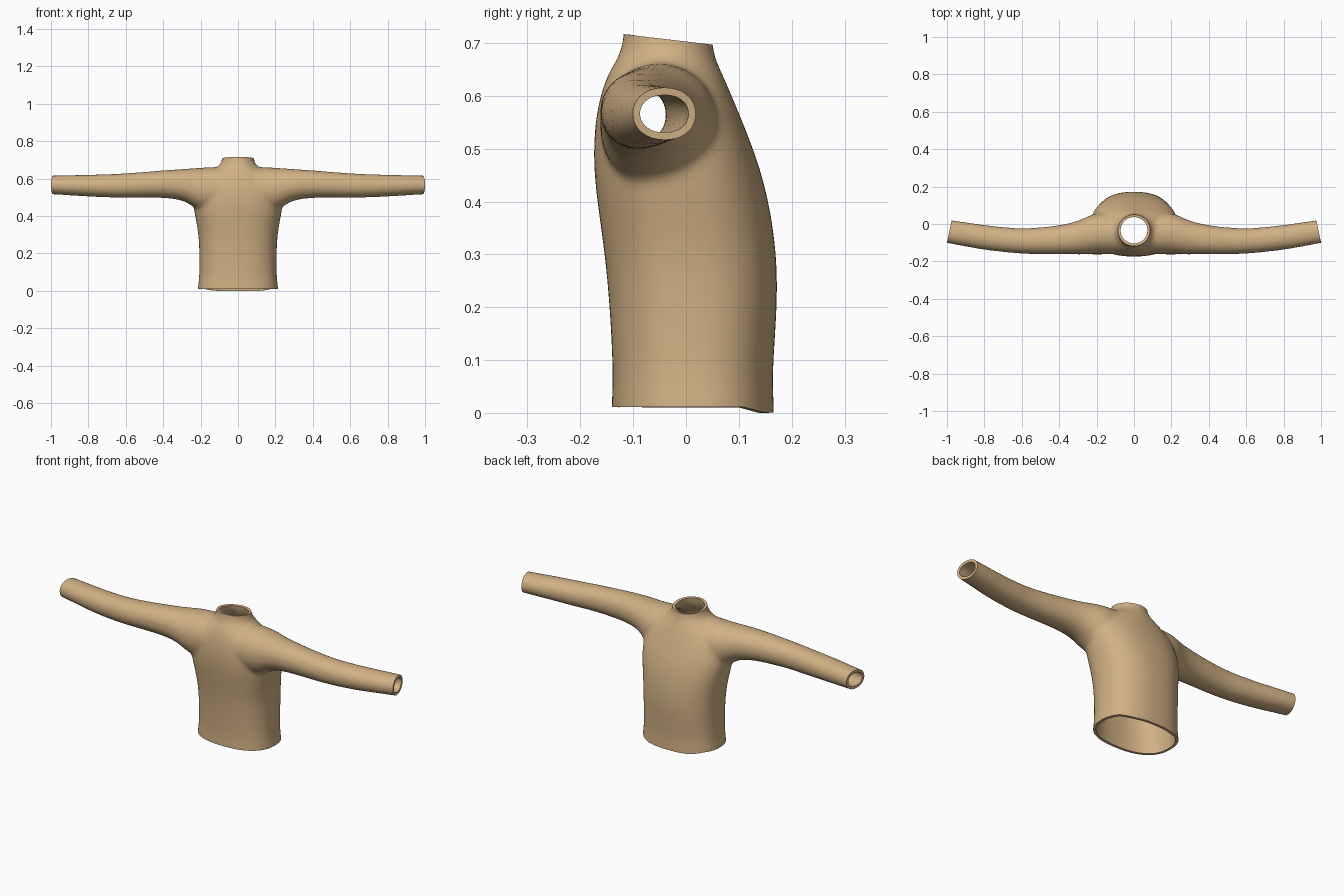
import bpy, bmesh, math
from mathutils import Vector

if "Cube" in bpy.data.objects:
    bpy.data.objects.remove(bpy.data.objects["Cube"])

fabric = bpy.data.materials.new("tan fabric")
fabric.diffuse_color = (0.64, 0.44, 0.235, 1)
fabric.use_nodes = True
fabric.node_tree.nodes["Principled BSDF"].inputs["Base Color"].default_value = fabric.diffuse_color
SEG = 32


def superellipse(t, n):
    c, s = math.cos(t), math.sin(t)
    return (math.copysign(abs(c) ** (2 / n), c), math.copysign(abs(s) ** (2 / n), s))


def loft(bm, rings):
    """Skin a list of closed point rings and cap both ends."""
    loops = [[bm.verts.new(p) for p in ring] for ring in rings]
    for a, b in zip(loops, loops[1:]):
        for i in range(SEG):
            j = (i + 1) % SEG
            bm.faces.new((a[i], a[j], b[j], b[i]))
    bm.faces.new(loops[0])
    bm.faces.new(loops[-1])


def torso_ring(z, y0, y1, hx, n):
    pts = []
    for i in range(SEG):
        c, s = superellipse(2 * math.pi * i / SEG, n)
        pts.append((hx * c, (y0 + y1) / 2 + (y1 - y0) / 2 * s, z))
    return pts


def sleeve_ring(side, x, y0, y1, z0, z1):
    pts = []
    for i in range(SEG):
        c, s = superellipse(2 * math.pi * i / SEG, 2.1)
        pts.append((side * x, (y0 + y1) / 2 + (y1 - y0) / 2 * c,
                    (z0 + z1) / 2 + (z1 - z0) / 2 * s))
    return pts


# body and collar: z, front y, back y, half width, squareness
torso = [(-0.06, -.142, .170, .220, 2.4), (0.01, -.142, .168, .217, 2.4),
         (0.07, -.138, .163, .207, 2.4), (0.20, -.145, .174, .207, 2.4),
         (0.30, -.154, .173, .211, 2.4), (0.40, -.169, .158, .230, 2.4),
         (0.48, -.177, .136, .245, 2.3), (0.56, -.172, .104, .230, 2.2),
         (0.61, -.160, .083, .190, 2.1), (0.645, -.147, .068, .135, 2.0),
         (0.665, -.133, .058, .103, 2.0), (0.69, -.122, .051, .088, 2.0),
         (0.72, -.118, .050, .084, 2.0), (0.80, -.118, .050, .084, 2.0)]

# sleeves: x, front y, back y, bottom z, top z
sleeve = [(0.0, -.150, .05, .45, .655), (0.10, -.163, .06, .43, .664),
          (0.20, -.163, .062, .42, .659), (0.25, -.163, .040, .458, .655),
          (0.30, -.163, .015, .487, .651), (0.40, -.163, -.008, .498, .645),
          (0.50, -.162, -.018, .499, .636), (0.60, -.160, -.026, .499, .629),
          (0.70, -.150, -.016, .499, .623), (0.80, -.139, -.006, .504, .621),
          (0.90, -.121, .010, .510, .619), (1.00, -.102, .023, .517, .616),
          (1.10, -.085, .042, .52, .616)]

bm = bmesh.new()
loft(bm, [torso_ring(*r) for r in torso])
for side in (-1, 1):
    loft(bm, [sleeve_ring(side, *r) for r in sleeve])
bmesh.ops.recalc_face_normals(bm, faces=bm.faces)
mesh = bpy.data.meshes.new("sweater")
bm.to_mesh(mesh)
bm.free()
sweater = bpy.data.objects.new("sweater", mesh)
bpy.context.collection.objects.link(sweater)

# merge the volumes into one soft skin
sub = sweater.modifiers.new("round", 'SUBSURF')
sub.levels = sub.render_levels = 2
fuse = sweater.modifiers.new("fuse", 'REMESH')
fuse.mode = 'VOXEL'
fuse.voxel_size = 0.01
soft = sweater.modifiers.new("soften", 'SMOOTH')
soft.factor = 0.5
soft.iterations = 10
dg = bpy.context.evaluated_depsgraph_get()
skin = bpy.data.meshes.new_from_object(sweater.evaluated_get(dg))
sweater.modifiers.clear()
sweater.data = skin

# cut the hem, collar and cuff openings
bm = bmesh.new()
bm.from_mesh(skin)
cuts = [((0, 0, .011), (0, 0, -1)), ((0, -.12, .717), (0, .117, .993)),
        ((1, -.1, 0), (.12, .025, 0)), ((-1, -.1, 0), (-.12, .025, 0))]
for co, no in cuts:
    bmesh.ops.bisect_plane(bm, geom=bm.verts[:] + bm.edges[:] + bm.faces[:],
                           plane_co=co, plane_no=Vector(no).normalized(),
                           clear_outer=True)
# the hem hangs a little lower at the back and front centre
for v in bm.verts:
    if v.co.z < 0.06:
        k = 1 - v.co.z / 0.06
        v.co.z -= k * 0.013 * min(1, max(0, (v.co.y - .11) / .04))
bm.to_mesh(skin)
bm.free()

# cloth thickness
wall = sweater.modifiers.new("thickness", 'SOLIDIFY')
wall.thickness = 0.014
wall.offset = -1
skin.materials.clear()
skin.materials.append(fabric)
bpy.context.view_layer.objects.active = sweater
sweater.select_set(True)
bpy.ops.object.modifier_apply(modifier="thickness")
bpy.ops.object.shade_smooth_by_angle(angle=math.radians(45))
